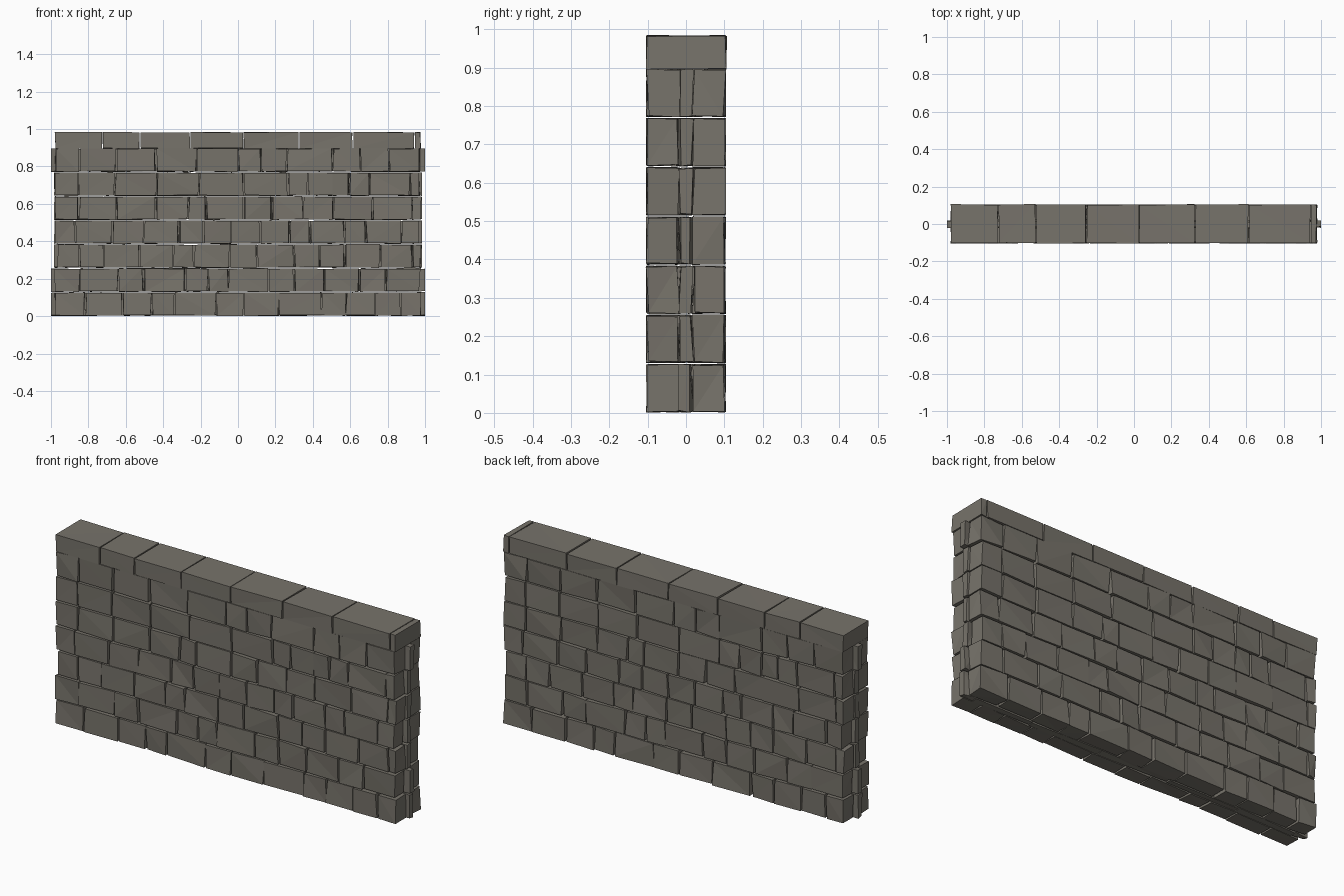
import bpy, bmesh, random

if "Cube" in bpy.data.objects:
    bpy.data.objects.remove(bpy.data.objects["Cube"])

random.seed(7)

stone_mat = bpy.data.materials.new("warm grey stone")
stone_mat.diffuse_color = (0.185, 0.172, 0.146, 1)
stone_mat.use_nodes = True
stone_mat.node_tree.nodes["Principled BSDF"].inputs["Base Color"].default_value = stone_mat.diffuse_color

# Joint positions along x for each course, bottom to top
COURSES = [
    [-.98, -.815, -.62, -.46, -.34, -.115, .03, .22, .445, .575, .73, .87, .98],
    [-.98, -.845, -.64, -.505, -.28, -.16, -.05, .165, .30, .465, .65, .79, .975],
    [-.97, -.85, -.715, -.53, -.345, -.235, -.045, .10, .30, .44, .57, .76, .93, .98],
    [-.98, -.87, -.67, -.505, -.315, -.185, -.035, .12, .28, .385, .57, .685, .875, .97],
    [-.98, -.85, -.65, -.44, -.265, -.17, .03, .18, .35, .51, .72, .93, .98],
    [-.975, -.855, -.66, -.435, -.21, .03, .265, .375, .505, .595, .705, .92, .975],
    [-.98, -.845, -.65, -.44, -.22, 0, .125, .26, .505, .655, .805, .975],
]
CAP = [-.98, -.725, -.525, -.255, .03, .325, .615, .945, .978]
PITCH, HEIGHT = .1283, .121


def stone(bm, lo, hi, wobble):
    """One rough six-sided stone with shifted corners and split facets."""
    v = []
    for z in (lo[2], hi[2]):
        for x, y in ((lo[0], lo[1]), (hi[0], lo[1]), (hi[0], hi[1]), (lo[0], hi[1])):
            c = [a + random.uniform(-w, w) for a, w in zip((x, y, z), wobble)]
            c[0] = max(-1, min(1, c[0]))
            c[2] = max(0, c[2])
            v.append(bm.verts.new(c))
    quads = ((0, 3, 2, 1), (4, 5, 6, 7), (0, 1, 5, 4), (1, 2, 6, 5), (2, 3, 7, 6), (3, 0, 4, 7))
    faces = [bm.faces.new([v[i] for i in q]) for q in quads]
    bmesh.ops.triangulate(bm, faces=faces)


def course(name, joints, y0, y1, z0, z1, wobble, gap=.004):
    """A row of stones between consecutive joints."""
    bm = bmesh.new()
    for a, b in zip(joints, joints[1:]):
        stone(bm, (a + gap, y0, z0), (b - gap, y1, z1), wobble)
    mesh = bpy.data.meshes.new(name)
    bm.to_mesh(mesh)
    bm.free()
    mesh.materials.append(stone_mat)
    bpy.context.collection.objects.link(bpy.data.objects.new(name, mesh))


for i, joints in enumerate(COURSES):
    z0 = .004 + i * PITCH
    z1 = z0 + HEIGHT
    rough = (.005, .005, .003)
    # Front leaf, and a back leaf laid from the opposite end
    course(f"front_course_{i + 1}", joints, -.1, -.02, z0, z1, rough)
    course(f"back_course_{i + 1}", [-x for x in reversed(joints)], .02, .1, z0, z1, rough)
    # Narrow filling stones, standing slightly proud at the wall ends
    reach = 1.003 if i in (0, 1, 6) else .985
    fill = [-reach, -.93, -.6, -.2, .2, .6, .93, reach]
    course(f"core_course_{i + 1}", fill, -.017, .015, z0, z1, (.002, .006, .003), .002)

# Coping stones across the full thickness, ending in a thin slab
course("coping", CAP, -.102, .104, .897, .983, (.003, .003, .002), .003)
